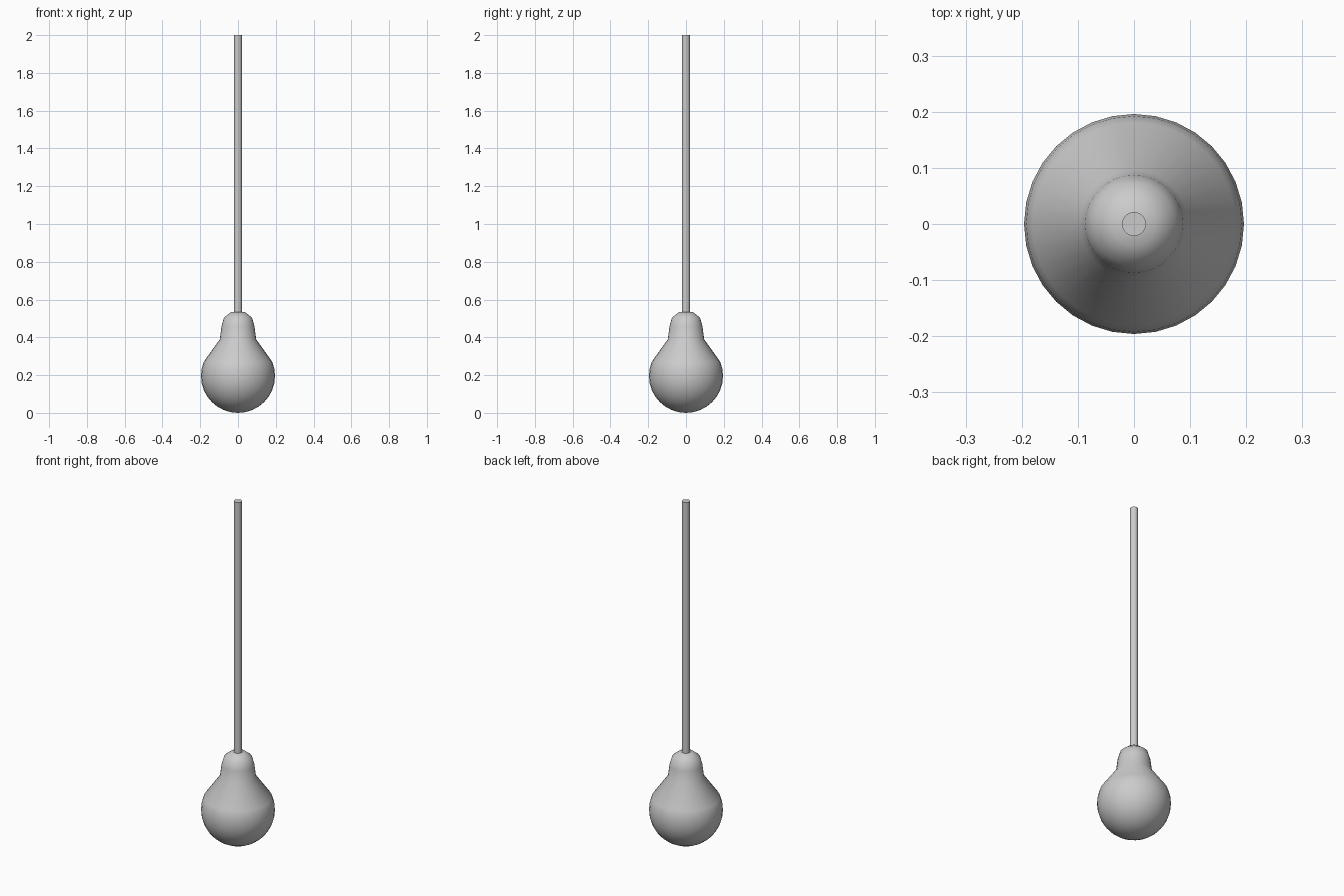
import bpy, bmesh, math

cube = bpy.data.objects.get("Cube")
if cube:
    bpy.data.objects.remove(cube, do_unlink=True)

# One plain grey for the whole lamp
grey = bpy.data.materials.new("light_grey")
grey.use_nodes = True
colour = (0.6, 0.6, 0.6, 1)
grey.diffuse_color = colour
grey.node_tree.nodes["Principled BSDF"].inputs["Base Color"].default_value = colour


def finish(obj, angle):
    obj.data.materials.append(grey)
    bpy.ops.object.select_all(action='DESELECT')
    obj.select_set(True)
    bpy.context.view_layer.objects.active = obj
    bpy.ops.object.shade_smooth_by_angle(angle=math.radians(angle))


def lathe(name, profile, segments):
    """Spin (radius, height) points around z into a closed solid."""
    mesh = bpy.data.meshes.new(name)
    bm = bmesh.new()
    points = [bm.verts.new((r, 0, z)) for r, z in profile]
    edges = [bm.edges.new(pair) for pair in zip(points, points[1:])]
    bmesh.ops.spin(bm, geom=points + edges, cent=(0, 0, 0), axis=(0, 0, 1),
                   angle=math.tau, steps=segments)
    bmesh.ops.remove_doubles(bm, verts=bm.verts, dist=0.0005)
    bmesh.ops.recalc_face_normals(bm, faces=bm.faces)
    bm.to_mesh(mesh)
    bm.free()
    obj = bpy.data.objects.new(name, mesh)
    bpy.context.collection.objects.link(obj)
    return obj


# Bulb: round globe below, tapering neck above
RADIUS = 0.196
globe = []
for ring in range(11):
    a = math.pi * ring / 16
    globe.append((RADIUS * math.sin(a), RADIUS * (1 - math.cos(a))))
neck = [(0.096, 0.39), (0.087, 0.46), (0.074, 0.505), (0.038, 0.533), (0, 0.535)]
finish(lathe("bulb", globe + neck, 32), 60)

# Hanging rod
BOTTOM, TOP = 0.52, 2.0
bpy.ops.mesh.primitive_cylinder_add(vertices=32, radius=0.0213, depth=TOP - BOTTOM,
                                    location=(0, 0, (TOP + BOTTOM) / 2))
rod = bpy.context.object
rod.name = "hanging_rod"
finish(rod, 40)
